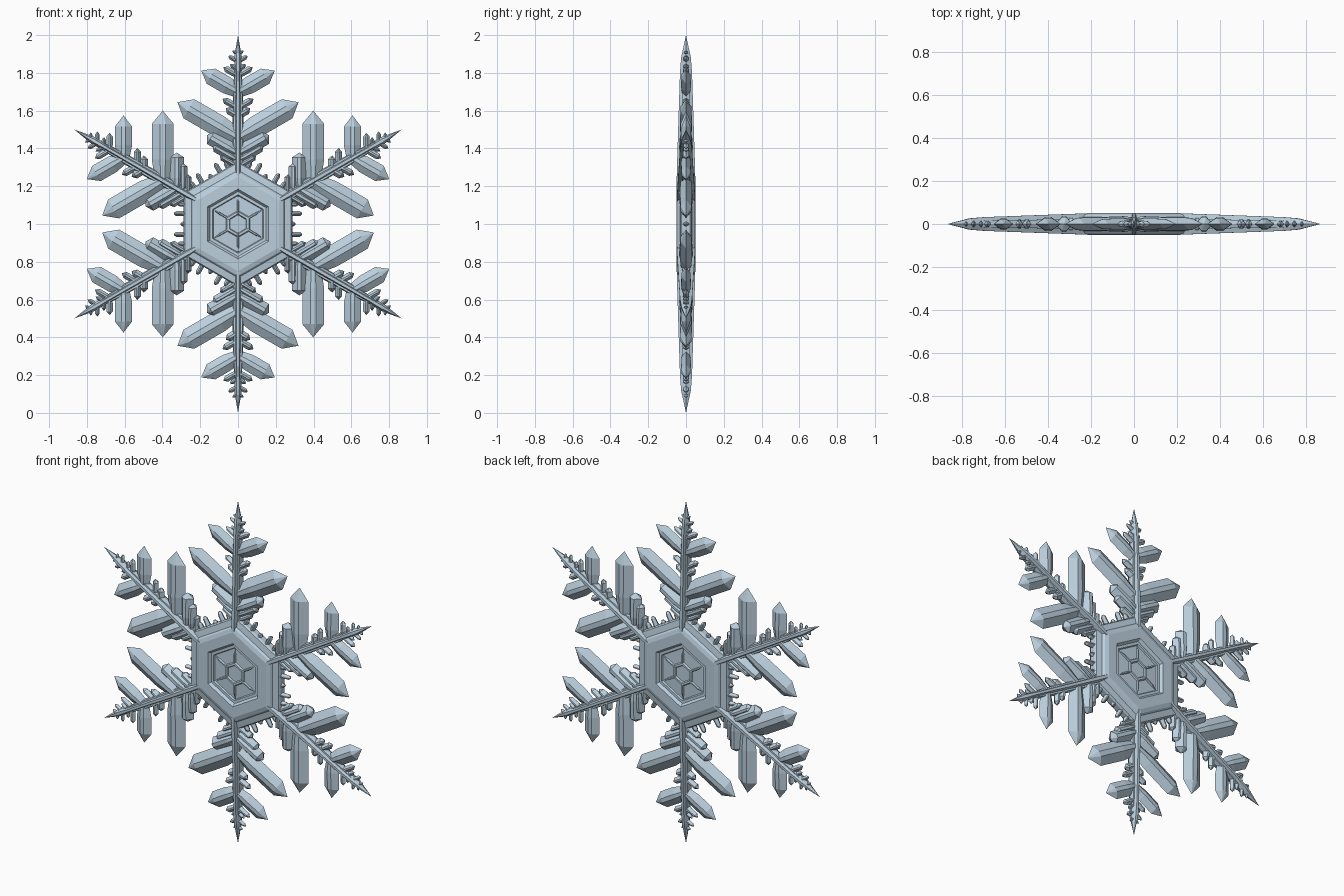
import bpy
import bmesh
import math
from mathutils import Matrix, Vector

if "Cube" in bpy.data.objects:
    bpy.data.objects.remove(bpy.data.objects["Cube"])

ice = bpy.data.materials.new("pale ice blue")
ice.use_nodes = True
colour = (0.50, 0.63, 0.73, 1)
ice.diffuse_color = colour
ice.node_tree.nodes["Principled BSDF"].inputs["Base Color"].default_value = colour


def loft(bm, rings):
    """Skin closed rings of points and cap both ends."""
    rings = [[bm.verts.new(p) for p in ring] for ring in rings]
    n = len(rings[0])
    for a, b in zip(rings, rings[1:]):
        for i in range(n):
            j = (i + 1) % n
            bm.faces.new((a[i], a[j], b[j], b[i]))
    bm.faces.new(rings[0][::-1])
    bm.faces.new(rings[-1])


def crystal(bm, base, angle, stations, flat=0.25):
    """Six-sided bar in the XZ plane; stations are (distance, half width, half depth)."""
    along = Vector((math.sin(angle), 0, math.cos(angle)))
    across = Vector((math.cos(angle), 0, -math.sin(angle)))
    outline = [(1, 0), (flat, 1), (-flat, 1), (-1, 0), (-flat, -1), (flat, -1)]
    loft(bm, [[base + along * s + across * (u * w) + Vector((0, v * h, 0))
               for u, v in outline] for s, w, h in stations])


def finish(name, bm, copies=6):
    """Repeat the part around the centre and make an object of it."""
    source = list(bm.verts) + list(bm.edges) + list(bm.faces)
    for k in range(1, copies):
        new = bmesh.ops.duplicate(bm, geom=source)["geom"]
        bmesh.ops.rotate(bm, verts=[g for g in new if isinstance(g, bmesh.types.BMVert)],
                         cent=(0, 0, 0), matrix=Matrix.Rotation(k * math.pi / 3, 3, 'Y'))
    bmesh.ops.remove_doubles(bm, verts=bm.verts, dist=0.0002)
    bmesh.ops.recalc_face_normals(bm, faces=bm.faces)
    mesh = bpy.data.meshes.new(name)
    bm.to_mesh(mesh)
    bm.free()
    mesh.materials.append(ice)
    obj = bpy.data.objects.new(name, mesh)
    obj.location.z = 1
    bpy.context.collection.objects.link(obj)


def branch_set(name, rows):
    """Mirrored pairs of pointed branches; rows are (arm radius, length, width, depth, point)."""
    bm = bmesh.new()
    for radius, length, w, h, point in rows:
        for side in (-1, 1):
            crystal(bm, Vector((0, 0, radius)), side * math.pi / 3,
                    [(0, w * 0.7, h * 0.8), (length * 0.3, w, h),
                     (length - point, w, h * 0.9), (length, 0.0001, 0.0001)])
    finish(name, bm)


# Hexagonal core with stepped rim and a recess on both faces
profile = [(0.0001, 0.027), (0.048, 0.027), (0.053, 0.036), (0.066, 0.036), (0.072, 0.028),
           (0.15, 0.026), (0.155, 0.034), (0.172, 0.034), (0.185, 0.05), (0.25, 0.05),
           (0.275, 0.043), (0.285, 0.032), (0.325, 0.026), (0.332, 0.016)]
section = [(r, -y) for r, y in profile] + [(r, y) for r, y in reversed(profile)]
bm = bmesh.new()
loft(bm, [[(r * math.sin(k * math.pi / 3), y, r * math.cos(k * math.pi / 3))
           for k in range(6)] for r, y in section])
finish("hexagonal_core", bm, copies=1)

# Star spokes inside the recess
bm = bmesh.new()
crystal(bm, Vector((0, 0, 0)), 0,
        [(0.055, 0.014, 0.038), (0.115, 0.013, 0.037), (0.15, 0.003, 0.027)])
finish("centre_star", bm)

# Ridged main arms with lance tips
bm = bmesh.new()
crystal(bm, Vector((0, 0, 0)), 0,
        [(0.24, 0.018, 0.049), (0.30, 0.022, 0.048), (0.80, 0.016, 0.032),
         (0.88, 0.021, 0.026), (1.0, 0.0001, 0.0001)], flat=0.4)
finish("arm_ridges", bm)

bm = bmesh.new()
crystal(bm, Vector((0, 0, 0)), 0,
        [(0.28, 0.032, 0.022), (0.72, 0.026, 0.018), (0.9, 0.012, 0.012)], flat=0.8)
finish("arm_flanges", bm)

# Side branches, from the large pairs to the tiny ones at the tips
branch_set("large_branches", [(0.46, 0.37, 0.058, 0.032, 0.07)])
branch_set("medium_branches", [(0.70, 0.225, 0.046, 0.026, 0.06)])
branch_set("inner_steps", [(0.375, 0.19, 0.040, 0.036, 0.025),
                           (0.338, 0.155, 0.026, 0.030, 0.02),
                           (0.305, 0.11, 0.018, 0.026, 0.015)])
branch_set("small_spikes", [(0.575, 0.075, 0.022, 0.022, 0.02),
                            (0.615, 0.095, 0.018, 0.020, 0.02),
                            (0.785, 0.09, 0.017, 0.016, 0.02),
                            (0.82, 0.05, 0.012, 0.014, 0.015),
                            (0.86, 0.06, 0.012, 0.013, 0.015),
                            (0.90, 0.035, 0.009, 0.011, 0.012)])

# Stubs along the flat sides of the core
bm = bmesh.new()
outward = math.pi / 6
normal = Vector((math.sin(outward), 0, math.cos(outward)))
tangent = Vector((math.cos(outward), 0, -math.sin(outward)))
for offset, length in ((0, 0.04), (0.055, 0.075), (0.105, 0.055)):
    for side in ((-1, 1) if offset else (1,)):
        crystal(bm, normal * 0.265 + tangent * (offset * side), outward,
                [(0, 0.014, 0.02), (length - 0.012, 0.013, 0.016), (length, 0.004, 0.006)])
finish("core_stubs", bm)
